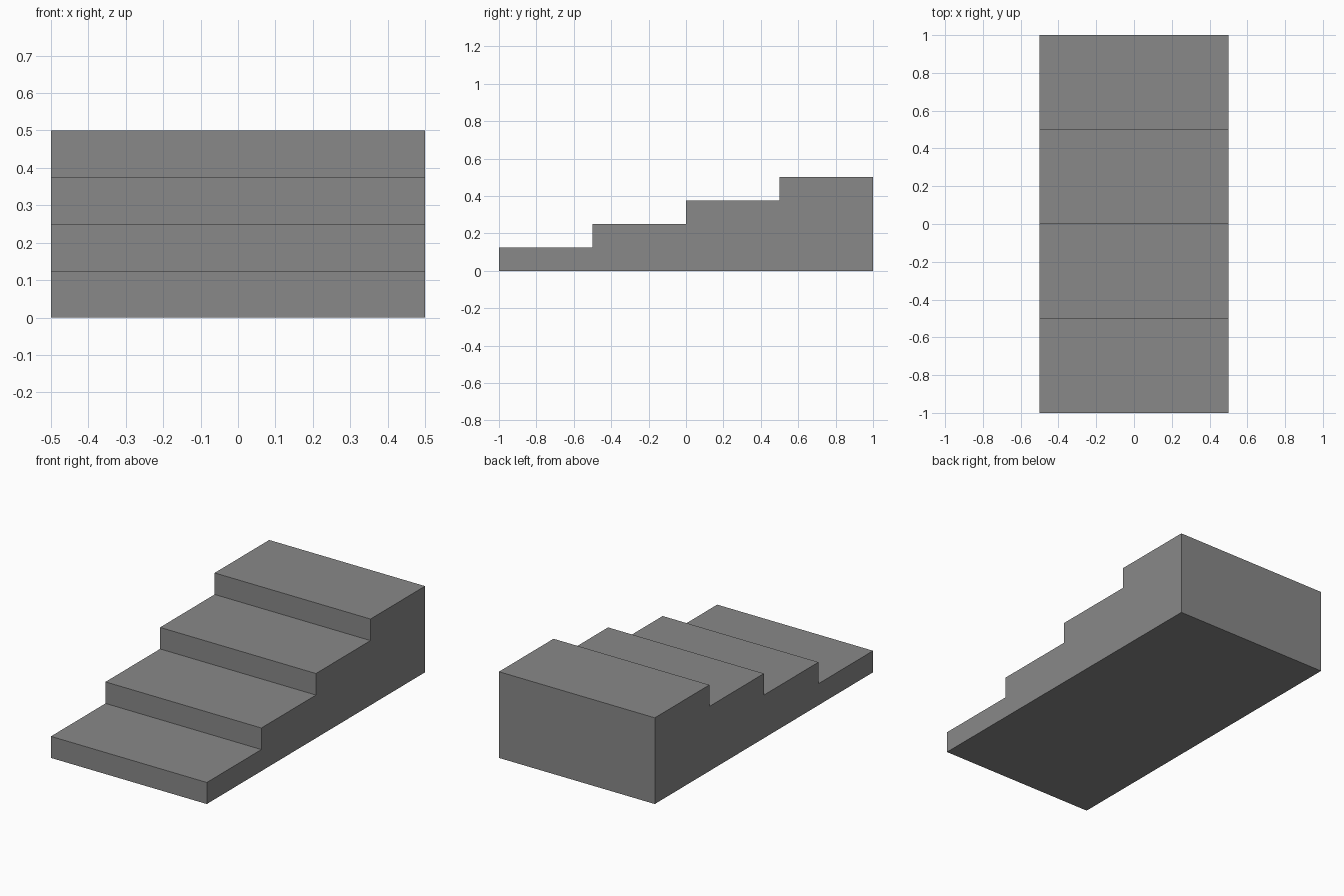
import bpy, bmesh

if "Cube" in bpy.data.objects:
    bpy.data.objects.remove(bpy.data.objects["Cube"])

STEPS, WIDTH, DEPTH, HEIGHT = 4, 1.0, 2.0, 0.5
run, rise = DEPTH / STEPS, HEIGHT / STEPS

# Stepped side profile in (y, z), starting along the floor
profile = [(DEPTH / 2, 0), (-DEPTH / 2, 0)]
for i in range(STEPS):
    y, z = -DEPTH / 2 + i * run, (i + 1) * rise
    profile += [(y, z), (y + run, z)]

# Extrude the profile across the width
bm = bmesh.new()
side = bm.faces.new([bm.verts.new((-WIDTH / 2, y, z)) for y, z in profile])
ext = bmesh.ops.extrude_face_region(bm, geom=[side], use_keep_orig=True)
moved = [v for v in ext["geom"] if isinstance(v, bmesh.types.BMVert)]
bmesh.ops.translate(bm, verts=moved, vec=(WIDTH, 0, 0))
bmesh.ops.recalc_face_normals(bm, faces=bm.faces)

mesh = bpy.data.meshes.new("stairs")
bm.to_mesh(mesh)
bm.free()
stairs = bpy.data.objects.new("stairs", mesh)
bpy.context.collection.objects.link(stairs)

# Plain grey
grey = bpy.data.materials.new("grey")
grey.diffuse_color = (0.25, 0.25, 0.25, 1)
grey.use_nodes = True
grey.node_tree.nodes["Principled BSDF"].inputs["Base Color"].default_value = grey.diffuse_color
mesh.materials.append(grey)
